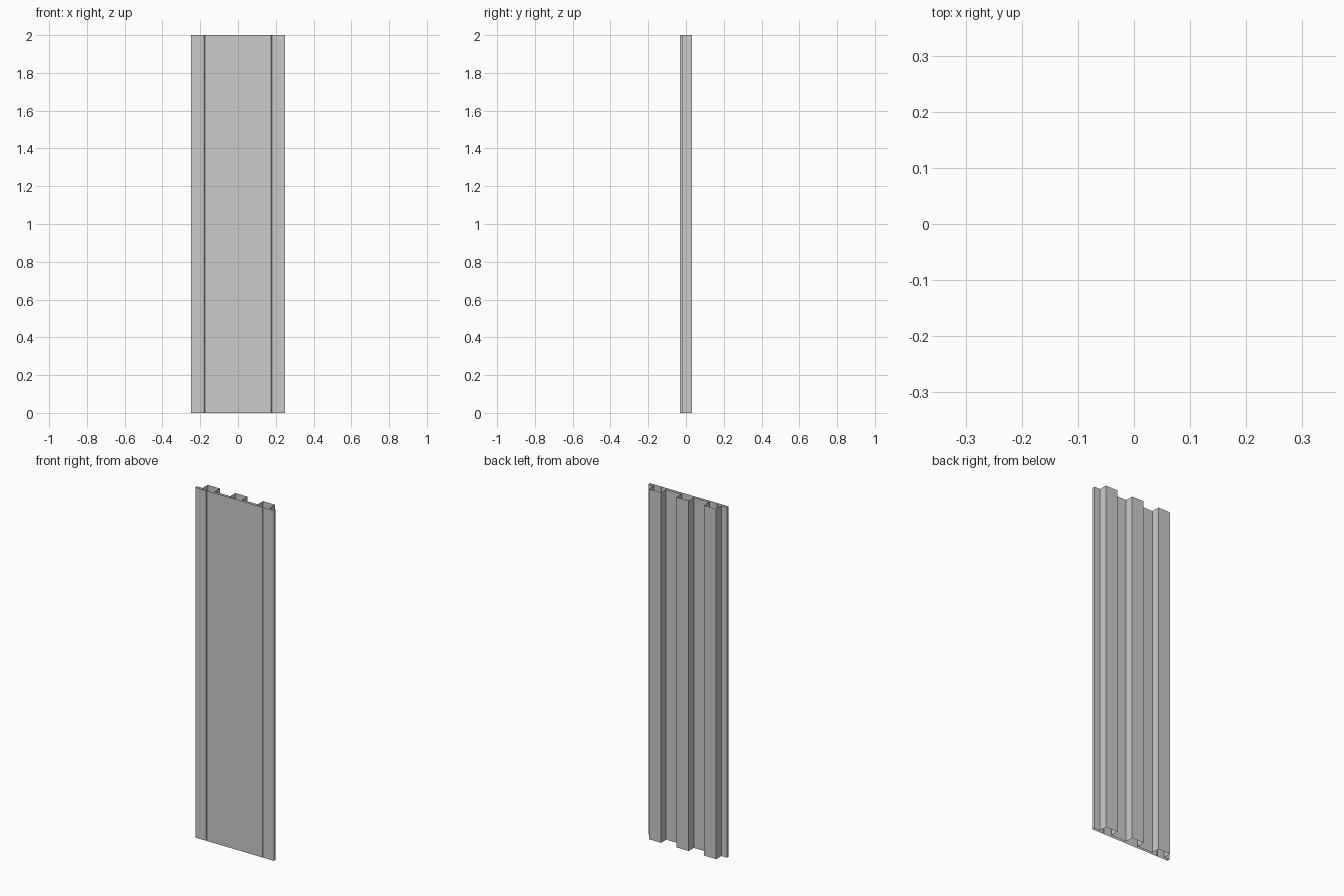
import bpy, bmesh

if "Cube" in bpy.data.objects:
    bpy.data.objects.remove(bpy.data.objects["Cube"])

H, W = 2.0, 0.248             # height, half width
FRONT, SHEET, RIB = -0.031, -0.016, 0.031
RIB_X, RIB_HALF = 0.174, 0.038
GROOVE_X, GROOVE_HALF, GROOVE_Y = 0.177, 0.002, -0.027


def extrude_profile(name, points):
    """Open-ended sheet: a plan profile extruded straight up."""
    bm = bmesh.new()
    low = [bm.verts.new((x, y, 0)) for x, y in points]
    high = [bm.verts.new((x, y, H)) for x, y in points]
    n = len(points)
    for i in range(n):
        j = (i + 1) % n
        bm.faces.new((low[i], low[j], high[j], high[i]))
    mesh = bpy.data.meshes.new(name)
    bm.to_mesh(mesh)
    bm.free()
    obj = bpy.data.objects.new(name, mesh)
    bpy.context.collection.objects.link(obj)
    return obj


# Front skin, left to right, with two narrow seams
profile = [(-W, FRONT)]
for gx in (-GROOVE_X, GROOVE_X):
    profile += [(gx - GROOVE_HALF, FRONT), (gx, GROOVE_Y), (gx + GROOVE_HALF, FRONT)]
profile.append((W, FRONT))

# Back skin, right to left, with three square ribs
profile.append((W, SHEET))
for rx in (RIB_X, 0, -RIB_X):
    profile += [(rx + RIB_HALF, SHEET), (rx + RIB_HALF, RIB),
                (rx - RIB_HALF, RIB), (rx - RIB_HALF, SHEET)]
profile.append((-W, SHEET))

extrude_profile("ribbed_panel", profile)
